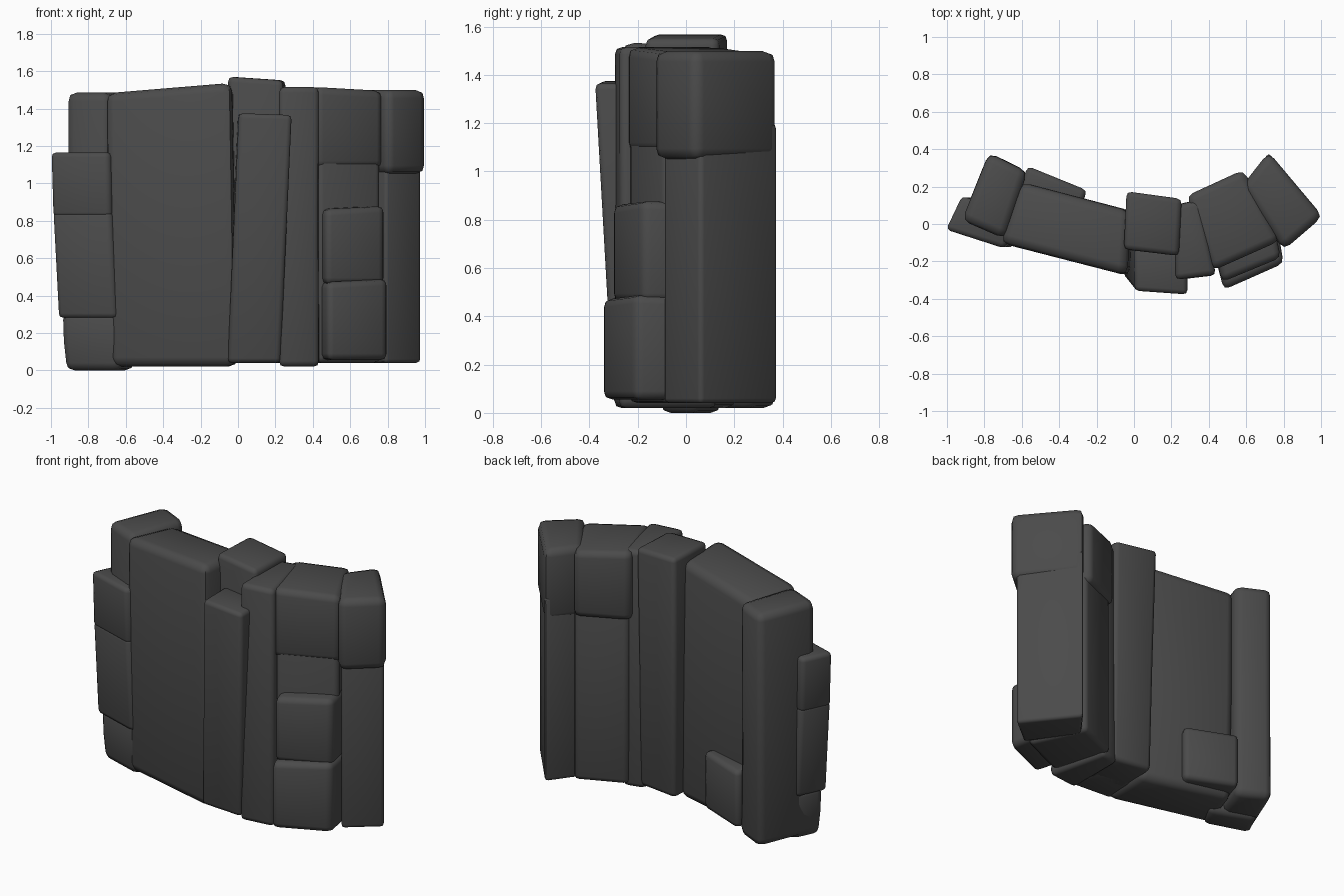
import bpy, bmesh, math
from mathutils import Vector

cube = bpy.data.objects.get("Cube")
if cube:
    bpy.data.objects.remove(cube, do_unlink=True)

# Single dark stone colour
stone = bpy.data.materials.new("dark_stone")
stone.use_nodes = True
colour = (0.07, 0.07, 0.07, 1)
stone.diffuse_color = colour
bsdf = stone.node_tree.nodes["Principled BSDF"]
bsdf.inputs["Base Color"].default_value = colour
bsdf.inputs["Roughness"].default_value = 0.9


def block(name, plan, z0, z1, lean=(0, 0), waist=1.0, foot=1.0, bevel=0.04):
    """Rounded stone from its top outline, given clockwise from back-left as (x, y, rise).
    lean shifts the foot; waist and foot scale the middle and the bottom."""
    plan = [Vector(p).to_3d() for p in plan]
    mid = sum((p.to_2d() for p in plan), Vector((0, 0))) / len(plan)
    bm = bmesh.new()
    rings = []
    for t, scale in ((0, foot), (0.5, waist), (1, 1.0)):
        ring = []
        for p in plan:
            q = mid + (p.to_2d() - mid) * scale + Vector(lean) * (1 - t)
            ring.append(bm.verts.new((q.x, q.y, z0 + (z1 + p.z - z0) * t)))
        rings.append(ring)
    bm.faces.new(rings[0])
    bm.faces.new(rings[-1])
    for low, high in zip(rings, rings[1:]):
        for i in range(len(plan)):
            j = (i + 1) % len(plan)
            bm.faces.new((low[i], low[j], high[j], high[i]))
    bmesh.ops.recalc_face_normals(bm, faces=bm.faces[:])
    edges = [e for e in bm.edges if e.calc_face_angle(0) > 0.6]
    bmesh.ops.bevel(bm, geom=edges, offset=bevel, segments=2, profile=0.55,
                    affect='EDGES', clamp_overlap=True)
    mesh = bpy.data.meshes.new(name)
    bm.to_mesh(mesh)
    bm.free()
    mesh.materials.append(stone)
    ob = bpy.data.objects.new(name, mesh)
    bpy.context.collection.objects.link(ob)
    bpy.ops.object.select_all(action='DESELECT')
    ob.select_set(True)
    bpy.context.view_layer.objects.active = ob
    bpy.ops.object.shade_smooth_by_angle(angle=math.radians(60))


# Left end: tall post with three stacked stones on its outer side
block("left_post", [(-.775, .38), (-.57, .28), (-.69, -.08), (-.92, .02)], .02, 1.485,
      foot=1.01, bevel=.045)
outer = [(-.92, .15), (-.6, .04), (-.695, -.13), (-1.005, -.03)]
block("left_stone_top", outer, .82, 1.165, lean=(.01, 0), bevel=.025)
block("left_stone_middle", [(x + .01, y) for x, y in outer], .28, .85, lean=(.03, 0), bevel=.025)
block("left_stone_bottom", [(x + .055, y + .01) for x, y in outer], .0, .31, lean=(.01, 0),
      foot=.94, bevel=.04)

# Broad slab rising toward the centre, with a small stone behind it
block("broad_slab", [(-.61, .225, -.025), (-.02, .07, .03), (-.035, -.275, .05), (-.715, -.10, -.005)],
      .02, 1.49, lean=(.02, -.005), waist=1.01, bevel=.05)
block("small_back_stone", [(-.57, .31), (-.25, .18), (-.3, .05), (-.62, .15)], .06, .42, bevel=.03)

# Centre: tall post with a leaning slab in front
block("centre_post", [(-.04, .175, .01), (.255, .135, -.01), (.24, -.17, -.01), (-.055, -.135, .01)],
      .04, 1.56, lean=(.01, -.02), waist=.95, foot=.92, bevel=.028)
block("leaning_slab", [(.0, -.12, .01), (.285, -.16), (.287, -.378), (.005, -.358, .01)], .04, 1.365,
      lean=(-.06, .075), bevel=.025)

# Narrow stone between the centre and the right stack
block("narrow_stone", [(.22, .10), (.35, .13), (.438, -.272), (.22, -.298)], .02, 1.515,
      waist=.99, foot=1.01, bevel=.03)

# Right stack
block("stack_top", [(.28, .15, .01), (.585, .29, -.01), (.78, -.09, -.01), (.42, -.25, .01)],
      1.08, 1.505, bevel=.04)
block("stack_core", [(.305, .14), (.60, .265), (.765, -.09), (.43, -.24)], .04, 1.14, bevel=.03)
block("stack_front_upper", [(.42, -.1), (.74, .03), (.785, -.18, .01), (.47, -.31, -.01)], .46, .87,
      bevel=.035)
block("stack_front_lower", [(.42, -.12), (.76, .02), (.80, -.21, .01), (.48, -.352, -.01)], .055, .48,
      bevel=.035)

# Right end: tall post with an overhanging cap stone
block("right_post", [(.72, .38), (.98, .06), (.79, -.095), (.585, .2)], .04, 1.2, bevel=.02)
block("right_cap", [(.72, .385), (1.01, .04), (.8, -.14), (.575, .2)], 1.05, 1.5, bevel=.045)
